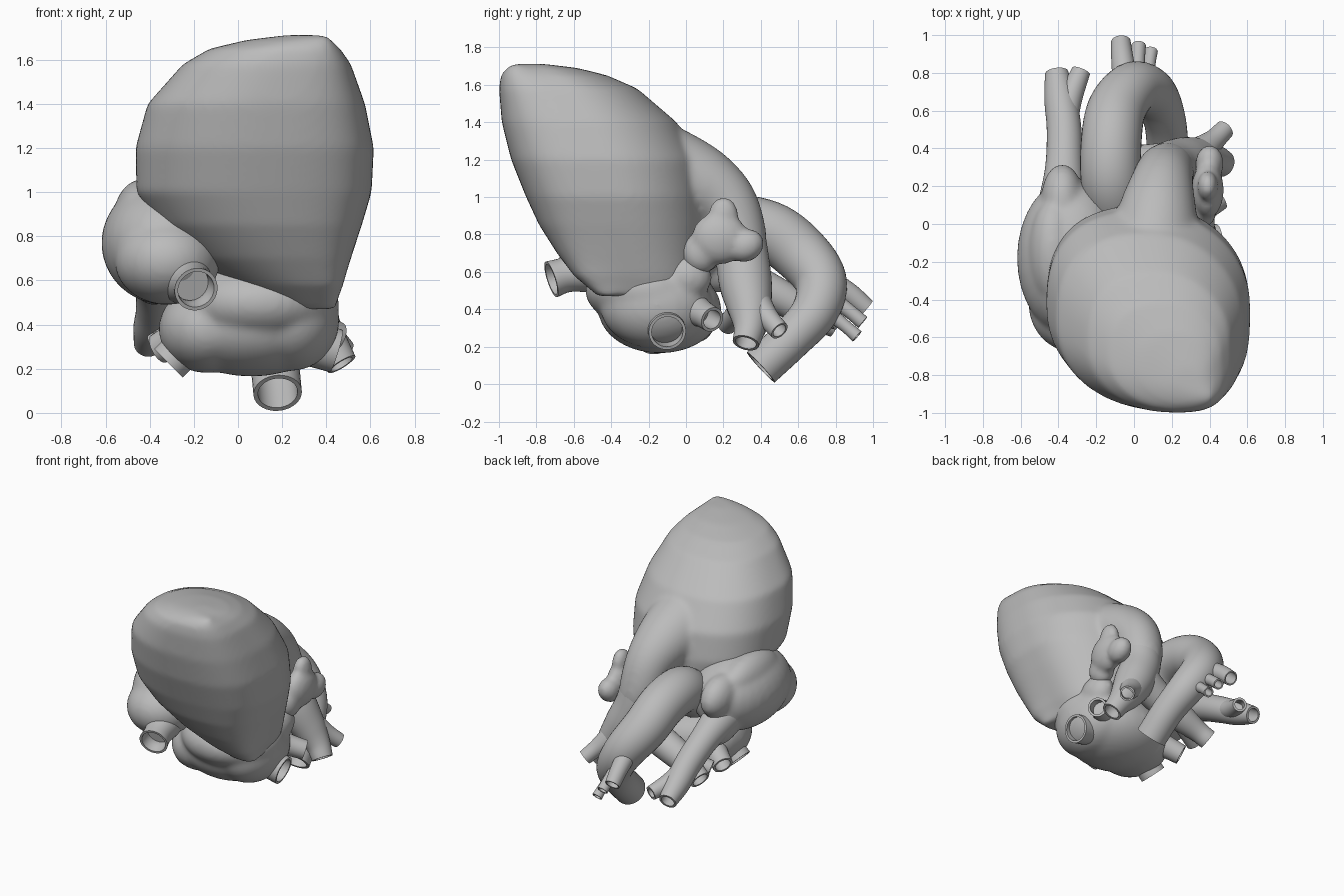
import bpy, bmesh, math
from mathutils import Vector, Matrix

cube = bpy.data.objects.get("Cube")
if cube:
    bpy.data.objects.remove(cube)

grey = bpy.data.materials.new("tissue_grey")
grey.use_nodes = True
colour = (0.5, 0.5, 0.5, 1)
grey.diffuse_color = colour
grey.node_tree.nodes["Principled BSDF"].inputs["Base Color"].default_value = colour
SEG = 36


def loft(bm, rings):
    """Skin a list of closed rings and cap both ends."""
    rows = [[bm.verts.new(p) for p in ring] for ring in rings]
    for a, b in zip(rows, rows[1:]):
        for i in range(len(a)):
            j = (i + 1) % len(a)
            bm.faces.new((a[i], a[j], b[j], b[i]))
    bm.faces.new(rows[0][::-1])
    bm.faces.new(rows[-1])


def smooth_path(points, steps=6):
    """Catmull-Rom through (x, y, z, radius) points."""
    p = [Vector(q) for q in points]
    p = [2 * p[0] - p[1]] + p + [2 * p[-1] - p[-2]]
    out = []
    for a, b, c, d in zip(p, p[1:], p[2:], p[3:]):
        for k in range(steps):
            t = k / steps
            out.append(0.5 * (2 * b + (c - a) * t + (2 * a - 5 * b + 4 * c - d) * t * t
                              + (3 * b - a - 3 * c + d) * t ** 3))
    return out + [p[-2]]


def tube(bm, points, hollow=0.0):
    """Round tube along a path; hollow is the wall thickness at the open end."""
    path = smooth_path(points)
    pos = [q.to_3d() for q in path]
    frames, normal = [], None
    for i in range(len(path)):
        t = (pos[min(i + 1, len(pos) - 1)] - pos[max(i - 1, 0)]).normalized()
        normal = t.orthogonal() if normal is None else normal - t * normal.dot(t)
        normal.normalize()
        frames.append((normal.copy(), t.cross(normal)))

    def ring(i, radius):
        u, v = frames[i]
        return [pos[i] + radius * (u * math.cos(a) + v * math.sin(a))
                for a in (math.tau * k / SEG for k in range(SEG))]

    rings = [ring(i, path[i].w) for i in range(len(path))]
    if hollow:
        last = len(path) - 1
        rings += [ring(i, path[i].w - hollow) for i in range(last, max(last - 8, 0), -1)]
    loft(bm, rings)


def blob(bm, centre, radii, tilt=0.0):
    m = (Matrix.Translation(centre) @ Matrix.Rotation(tilt, 4, 'X')
         @ Matrix.Diagonal((*radii, 1)))
    bmesh.ops.create_uvsphere(bm, u_segments=32, v_segments=20, radius=1, matrix=m)


def finish(bm, name, blend=0):
    """Make the object; blend fuses its pieces into one soft skin."""
    bmesh.ops.recalc_face_normals(bm, faces=bm.faces)
    for f in bm.faces:
        f.smooth = True
    mesh = bpy.data.meshes.new(name)
    bm.to_mesh(mesh)
    bm.free()
    mesh.materials.append(grey)
    ob = bpy.data.objects.new(name, mesh)
    bpy.context.collection.objects.link(ob)
    if blend:
        fuse = ob.modifiers.new("fuse", 'REMESH')
        fuse.mode = 'VOXEL'
        fuse.voxel_size = 0.017
        fuse.use_smooth_shade = True
        relax = ob.modifiers.new("relax", 'SMOOTH')
        relax.factor = 0.5
        relax.iterations = blend
    else:
        bpy.ops.object.select_all(action='DESELECT')
        ob.select_set(True)
        bpy.context.view_layer.objects.active = ob
        bpy.ops.object.shade_smooth_by_angle(angle=math.radians(50))


def vessel(name, points, wall=0.016):
    bm = bmesh.new()
    tube(bm, points, wall)
    finish(bm, name)


# Ventricles: horizontal sections (z, x min, x max, y min, y max), leaning to the apex
sections = [(1.712, .22, .36, -.92, -.76), (1.69, .04, .41, -.96, -.58),
            (1.65, -.13, .46, -.99, -.42), (1.58, -.25, .51, -1.0, -.26),
            (1.4, -.41, .575, -.985, -.05), (1.2, -.465, .615, -.935, .07),
            (1.0, -.46, .605, -.855, .1), (.85, -.36, .56, -.785, .1),
            (.7, -.2, .51, -.69, .08), (.58, -.02, .47, -.6, .05),
            (.47, .12, .42, -.47, 0)]


def section(z, x0, x1, y0, y1):
    pts = []
    for k in range(64):
        c, s = math.cos(math.tau * k / 64), math.sin(math.tau * k / 64)
        e = 2 / (2.0 if c > 0 and s > 0 else 2.5)
        u = math.copysign(abs(c) ** e, c)
        v = math.copysign(abs(s) ** e, s)
        lean = 0.1 * v * v if v < 0 else 0
        pts.append(((x0 + x1 + (x1 - x0) * u) / 2 + lean, (y0 + y1 + (y1 - y0) * v) / 2, z))
    return pts


bm = bmesh.new()
loft(bm, [section(*s) for s in sections])
# Outflow cone and trunk rising from the right ventricle
tube(bm, [(.08, -.35, 1.2, .28), (.11, -.08, 1.13, .24), (.13, .1, 1.06, .2),
          (.15, .22, .96, .165), (.17, .28, .8, .15), (.2, .3, .68, .13)])
finish(bm, "ventricles", 14)

# Left atrium
bm = bmesh.new()
blob(bm, (.06, -.14, .4), (.38, .33, .235))
blob(bm, (.24, -.16, .42), (.22, .3, .23))
blob(bm, (-.14, -.16, .38), (.22, .28, .2))
blob(bm, (.1, -.2, .5), (.36, .34, .2))
blob(bm, (.33, .0, .57), (.1, .14, .12))
finish(bm, "left_atrium", 14)

# Left auricle
bm = bmesh.new()
blob(bm, (.39, .18, .78), (.085, .15, .14))
blob(bm, (.4, .32, .74), (.075, .1, .085), .5)
blob(bm, (.39, .2, .9), (.055, .08, .1))
blob(bm, (.36, .08, .7), (.08, .1, .11))
finish(bm, "left_auricle", 6)

# Right atrium with its auricle
bm = bmesh.new()
blob(bm, (-.33, -.18, .77), (.29, .42, .28))
blob(bm, (-.32, -.42, .69), (.24, .26, .2))
blob(bm, (-.43, -.15, .9), (.13, .28, .16))
blob(bm, (-.38, .14, .84), (.11, .18, .14), -.3)
blob(bm, (-.38, .1, .65), (.12, .22, .14), -.5)
finish(bm, "right_atrium", 10)

# Great veins
vessel("lower_vena_cava", [(-.28, -.4, .64, .14), (-.24, -.53, .61, .12),
                           (-.21, -.64, .585, .095), (-.19, -.72, .56, .1)])
vessel("upper_vena_cava", [(-.38, .1, .68, .13), (-.37, .3, .58, .1), (-.37, .5, .47, .092),
                           (-.39, .66, .38, .085), (-.41, .8, .31, .062)])
vessel("upper_vena_cava_branch", [(-.37, .52, .46, .07), (-.34, .66, .39, .065),
                                  (-.28, .81, .34, .05)])

# Aorta with arch and its three branches
vessel("aorta", [(-.08, 0, .7, .15), (-.12, .22, .84, .16), (-.12, .44, .82, .16),
                 (-.09, .61, .7, .155), (0, .72, .55, .14), (.1, .69, .39, .125),
                 (.16, .56, .24, .112), (.18, .4, .09, .11)], .02)
for name, points in {
    "arch_branch_right": [(-.04, .7, .58, .07), (-.06, .86, .49, .06), (-.07, .965, .405, .052)],
    "arch_branch_middle": [(.01, .72, .5, .05), (.02, .86, .4, .038), (.025, .945, .33, .038)],
    "arch_branch_left": [(.06, .7, .43, .05), (.08, .84, .32, .034), (.09, .915, .255, .036)],
}.items():
    vessel(name, points, .01)

# Pulmonary arteries
vessel("left_pulmonary_artery", [(.17, .28, .82, .14), (.2, .3, .68, .142), (.27, .32, .53, .14),
                                 (.35, .34, .4, .115), (.42, .34, .3, .085), (.47, .32, .22, .072)])
vessel("left_pulmonary_artery_branch", [(.34, .37, .43, .09), (.42, .44, .35, .06),
                                        (.48, .5, .285, .052)], .012)
vessel("right_pulmonary_artery", [(.22, .32, .6, .12), (.05, .31, .5, .11), (-.15, .32, .41, .1),
                                  (-.29, .34, .34, .075), (-.37, .36, .29, .072)])
vessel("right_pulmonary_artery_branch", [(-.14, .32, .42, .08), (-.26, .26, .36, .06),
                                         (-.36, .22, .32, .055)], .012)

# Pulmonary veins
for name, points in {
    "left_vein_lower": [(.24, -.12, .36, .14), (.35, -.11, .31, .105), (.445, -.1, .28, .1)],
    "left_vein_upper": [(.24, .0, .42, .11), (.36, .08, .38, .075), (.45, .14, .345, .068)],
    "right_vein_lower": [(-.16, -.17, .38, .13), (-.25, -.17, .29, .095), (-.315, -.17, .225, .092)],
    "right_vein_upper": [(-.14, -.05, .4, .11), (-.27, .03, .34, .08), (-.36, .08, .29, .07)],
}.items():
    vessel(name, points)
